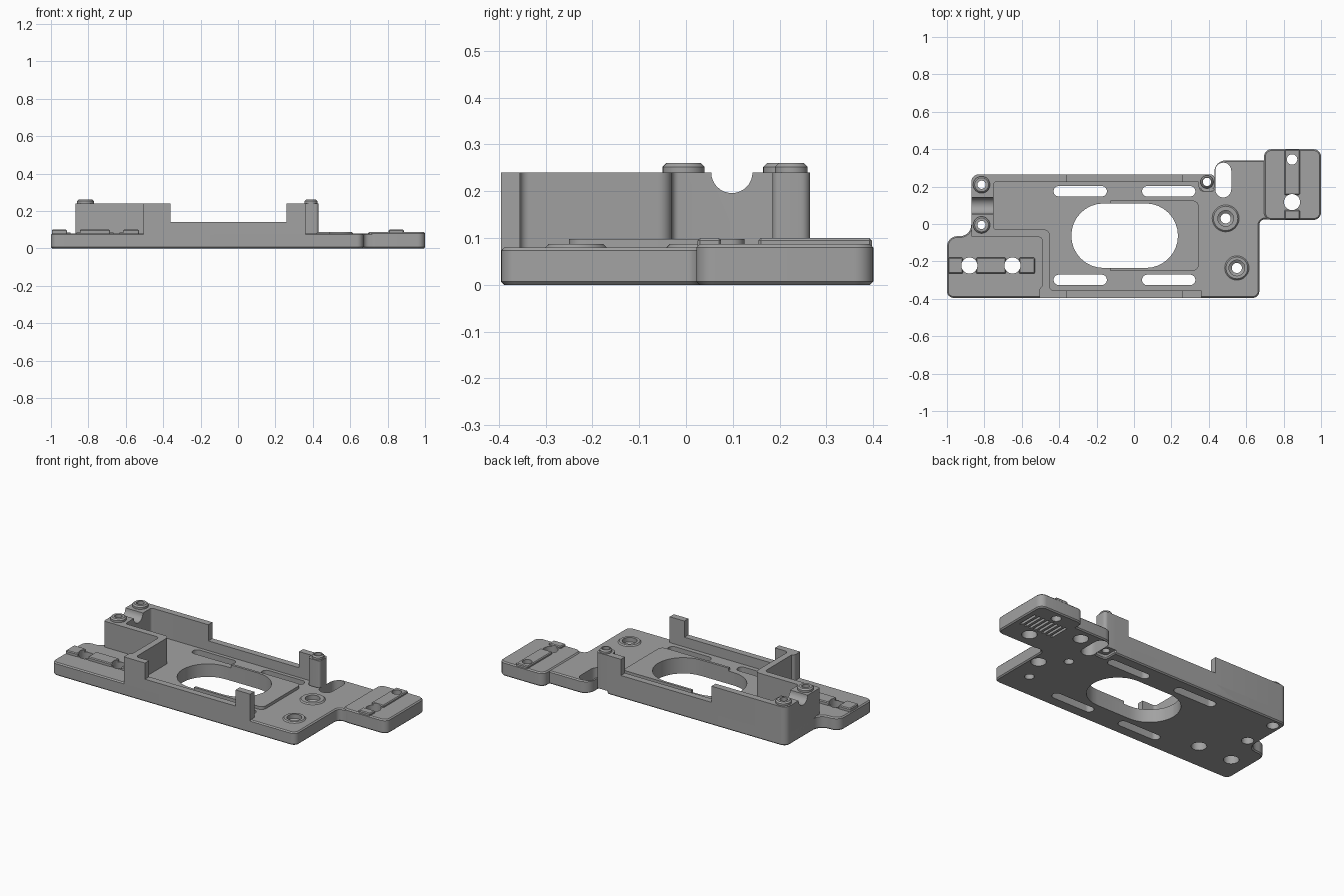
import bpy, bmesh, math
from mathutils import Vector

if "Cube" in bpy.data.objects:
    bpy.data.objects.remove(bpy.data.objects["Cube"])

GREY = (0.36, 0.36, 0.36, 1)
grey = bpy.data.materials.new("mid_grey")
grey.use_nodes = True
grey.diffuse_color = GREY
grey.node_tree.nodes["Principled BSDF"].inputs["Base Color"].default_value = GREY


def rounded(corners, steps=6):
    """Outline through (x, y, radius) corners, each replaced by an arc."""
    pts = []
    for i, (x, y, r) in enumerate(corners):
        p = Vector((x, y, 0))
        if r == 0:
            pts.append(p)
            continue
        a = (Vector((*corners[i - 1][:2], 0)) - p).normalized()
        b = (Vector((*corners[(i + 1) % len(corners)][:2], 0)) - p).normalized()
        half = a.angle(b) / 2
        centre = p + (a + b).normalized() * r / math.sin(half)
        start = (p + a * r / math.tan(half) - centre).normalized()
        end = (p + b * r / math.tan(half) - centre).normalized()
        pts += [centre + start.slerp(end, k / steps) * r for k in range(steps + 1)]
    return pts


def box(x0, x1, y0, y1, r=0):
    return rounded([(x0, y0, r), (x1, y0, r), (x1, y1, r), (x0, y1, r)], 8)


def slot(x0, x1, y0, y1):
    return box(x0, x1, y0, y1, min(x1 - x0, y1 - y0) * 0.499)


def circle(x, y, r, n=32):
    return [Vector((x + r * math.cos(k * math.tau / n), y + r * math.sin(k * math.tau / n), 0))
            for k in range(n)]


def finish(name, bm):
    bmesh.ops.recalc_face_normals(bm, faces=bm.faces)
    mesh = bpy.data.meshes.new(name)
    bm.to_mesh(mesh)
    bm.free()
    mesh.materials.append(grey)
    obj = bpy.data.objects.new(name, mesh)
    bpy.context.collection.objects.link(obj)
    return obj


def activate(obj):
    bpy.ops.object.select_all(action="DESELECT")
    obj.select_set(True)
    bpy.context.view_layer.objects.active = obj


def prism(name, outlines, z0, z1, chamfer=0):
    """Extrude one or more separate outlines, with optional chamfered rims."""
    bm = bmesh.new()
    for outline in outlines:
        face = bm.faces.new([bm.verts.new((p.x, p.y, z0)) for p in outline])
        top = bmesh.ops.extrude_face_region(bm, geom=[face])["geom"]
        verts = [g for g in top if isinstance(g, bmesh.types.BMVert)]
        bmesh.ops.translate(bm, verts=verts, vec=(0, 0, z1 - z0))
    obj = finish(name, bm)
    if chamfer:
        mod = obj.modifiers.new("chamfer", "BEVEL")
        mod.width, mod.segments, mod.limit_method = chamfer, 1, "ANGLE"
        mod.angle_limit = math.radians(50)
        activate(obj)
        bpy.ops.object.modifier_apply(modifier=mod.name)
    return obj


def cut(obj, cutter):
    mod = obj.modifiers.new("cut", "BOOLEAN")
    mod.operation, mod.solver, mod.object = "DIFFERENCE", "EXACT", cutter
    activate(obj)
    bpy.ops.object.modifier_apply(modifier=mod.name)


def ring(name, x, y, profile, n=32):
    """Turn a closed (radius, z) profile around an upright axis."""
    bm = bmesh.new()
    loops = [[bm.verts.new((p.x, p.y, z)) for p in circle(x, y, r, n)] for r, z in profile]
    for i, a in enumerate(loops):
        b = loops[(i + 1) % len(loops)]
        for k in range(n):
            m = (k + 1) % n
            bm.faces.new((a[k], a[m], b[m], b[k]))
    return finish(name, bm)


DECK, TALL, LOW = 0.08, 0.24, 0.14
PINS = [(-0.815, 0.21), (-0.815, -0.005), (0.39, 0.225)]
BOSSES = [(0.49, 0.03, 0.073), (0.55, -0.235, 0.066)]
CLIP_HOLES = (-0.88, -0.65)

# Base plate
base = prism("base_plate", [rounded([
    (-1, -0.395, 0.035), (0.67, -0.395, 0.035), (0.67, 0.025, 0.03), (0.73, 0.025, 0),
    (0.73, 0.34, 0), (0.43, 0.34, 0.06), (0.43, 0.18, 0.02), (0.355, 0.18, 0.02),
    (0.355, 0.265, 0), (-0.87, 0.265, 0.04), (-0.87, -0.065, 0.06), (-1, -0.065, 0.055)])],
    0, DECK, 0.007)

# Stepped-up end tab
tab = prism("end_tab", [box(0.695, 1, 0.022, 0.4, 0.04)], 0, 0.087, 0.007)

# Raised lip around the oval window
lip = prism("window_lip", [rounded([(-0.125, -0.25, 0), (0.345, -0.25, 0.03),
                                    (0.345, 0.125, 0.03), (-0.125, 0.125, 0)])], 0.04, 0.098)

# Tall corner wall with the grooved block
corner = prism("corner_wall", [rounded([
    (-0.87, 0.265, 0.04), (-0.36, 0.265, 0), (-0.36, 0.225, 0), (-0.75, 0.225, 0.015),
    (-0.75, -0.03, 0.015), (-0.45, -0.03, 0.03), (-0.45, -0.355, 0.02), (-0.36, -0.355, 0),
    (-0.36, -0.395, 0), (-0.505, -0.395, 0), (-0.505, -0.345, 0.02), (-0.49, -0.33, 0),
    (-0.49, -0.07, 0.02), (-0.87, -0.07, 0.01)])], 0.02, TALL)

# Low side walls and upright posts
for side, y0, y1 in (("front", -0.395, -0.355), ("back", 0.225, 0.265)):
    prism(side + "_low_wall", [box(-0.37, 0.27, y0, y1)], 0.02, LOW)
    prism(side + "_post", [box(0.26, 0.36, y0, y1)], 0.02, TALL)
pin_post = prism("pin_post", [rounded([(0.345, 0.185, 0.02), (0.43, 0.185, 0.015),
                                       (0.43, 0.265, 0.02), (0.345, 0.265, 0)])], 0.02, TALL)

# Clip rails, split where the clip holes pass
rails = prism("clip_rails", [box(x0, x1, -0.265, -0.18, 0.008) for x0, x1 in
                             ((-0.995, -0.915), (-0.845, -0.685), (-0.615, -0.53))],
              0.04, 0.1, 0.005)
low_rails = prism("rail_beds", [box(-0.99, -0.53, -0.262, -0.183)], 0.04, 0.084)
tab_rails = prism("tab_rails", [box(0.805, 0.887, 0.025, 0.075), box(0.805, 0.887, 0.155, 0.397)],
                  0.04, 0.1, 0.005)

# Openings through the plate
window = slot(-0.335, 0.235, -0.235, 0.11)
vents = [slot(x, x + 0.285, y, y + 0.056) for x in (-0.43, 0.043) for y in (-0.327, 0.147)]
clip_holes = [circle(x, -0.222, 0.043) for x in CLIP_HOLES]
tab_holes = [circle(0.845, 0.117, 0.043), circle(0.845, 0.345, 0.028)]
through = prism("through_cutter",
                [window, slot(0.435, 0.52, 0.142, 0.328)] + vents + clip_holes + tab_holes
                + [circle(x, y, 0.022) for x, y in PINS]
                + [circle(x, y, 0.045) for x, y, r in BOSSES], -0.1, 0.5)
for part in (base, tab, lip, corner, pin_post, rails, low_rails, tab_rails):
    cut(part, through)

# Blind pockets and the ribbed grip underneath
pockets = prism("pocket_cutter",
                [circle(0.6, 0.262, 0.043), circle(0.615, -0.08, 0.043)]
                + [circle(x, y, 0.034) for x, y in PINS[:2]], -0.1, 0.06)
for part in (base, corner):
    cut(part, pockets)
grip = prism("grip_cutter", [box(x, x + 0.016, 0.175, 0.3) for x in
                             [0.73 + 0.031 * k for k in range(8)]], -0.1, 0.02)
cut(tab, grip)

# Round groove across the block
groove = prism("groove_cutter", [circle(0, 0, 0.044)], -0.1, 0.1)
groove.rotation_euler.y = math.pi / 2
groove.location = (-0.81, 0.098, TALL)
cut(corner, groove)

for cutter in (through, pockets, grip, groove):
    bpy.data.objects.remove(cutter)

# Pin collars and countersunk screw bosses
for i, (x, y) in enumerate(PINS):
    r = 0.045 if i < 2 else 0.035
    ring(f"pin_collar_{i + 1}", x, y, [(0.022, 0.23), (0.022, 0.26), (r - 0.008, 0.26),
                                       (r, 0.252), (r, 0.23)])
for i, (x, y, r) in enumerate(BOSSES):
    ring(f"screw_boss_{i + 1}", x, y, [(0.027, 0), (0.027, 0.05), (0.042, 0.06), (0.042, 0.087),
                                       (r - 0.008, 0.087), (r, 0.079), (r, 0.05),
                                       (0.047, 0.05), (0.047, 0)])

for obj in bpy.context.scene.objects:
    if obj.type == "MESH":
        activate(obj)
        bpy.ops.object.shade_smooth_by_angle(angle=math.radians(30))
